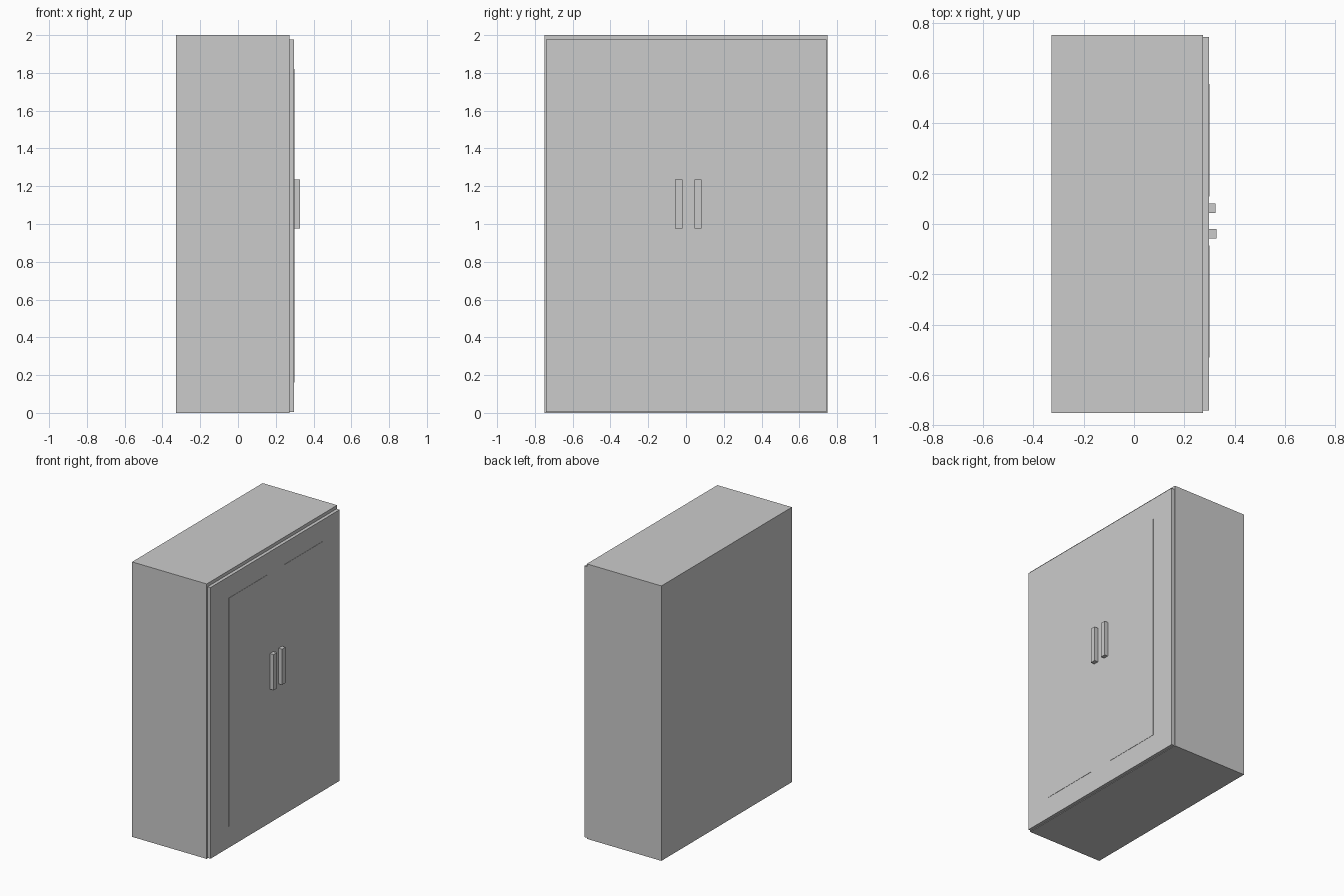
import bpy
import bmesh
from mathutils import Matrix

if "Cube" in bpy.data.objects:
    bpy.data.objects.remove(bpy.data.objects["Cube"])


def box(name, x, y, z):
    """Box spanning the given (min, max) ranges on each axis."""
    size = [b - a for a, b in (x, y, z)]
    mid = [(a + b) / 2 for a, b in (x, y, z)]
    bm = bmesh.new()
    bmesh.ops.create_cube(bm, size=1, matrix=Matrix.Diagonal((*size, 1)))
    mesh = bpy.data.meshes.new(name)
    bm.to_mesh(mesh)
    bm.free()
    obj = bpy.data.objects.new(name, mesh)
    obj.location = mid
    bpy.context.collection.objects.link(obj)
    return obj


# Cabinet carcass and the door slab on its +x face
box("cabinet_body", (-0.327, 0.273), (-0.75, 0.75), (0, 2))
box("door_slab", (0.273, 0.297), (-0.74, 0.743), (0.004, 1.976))

# Thin raised panels, one per door
for side, y0 in (("left", -0.531), ("right", 0.109)):
    box(f"{side}_door_panel", (0.296, 0.299), (y0, y0 + 0.446), (0.16, 1.82))

# Bar handles either side of the centre
for side, y, front in (("left", (-0.057, -0.019), 0.327),
                       ("right", (0.044, 0.082), 0.324)):
    box(f"{side}_handle", (0.296, front), y, (0.976, 1.236))
